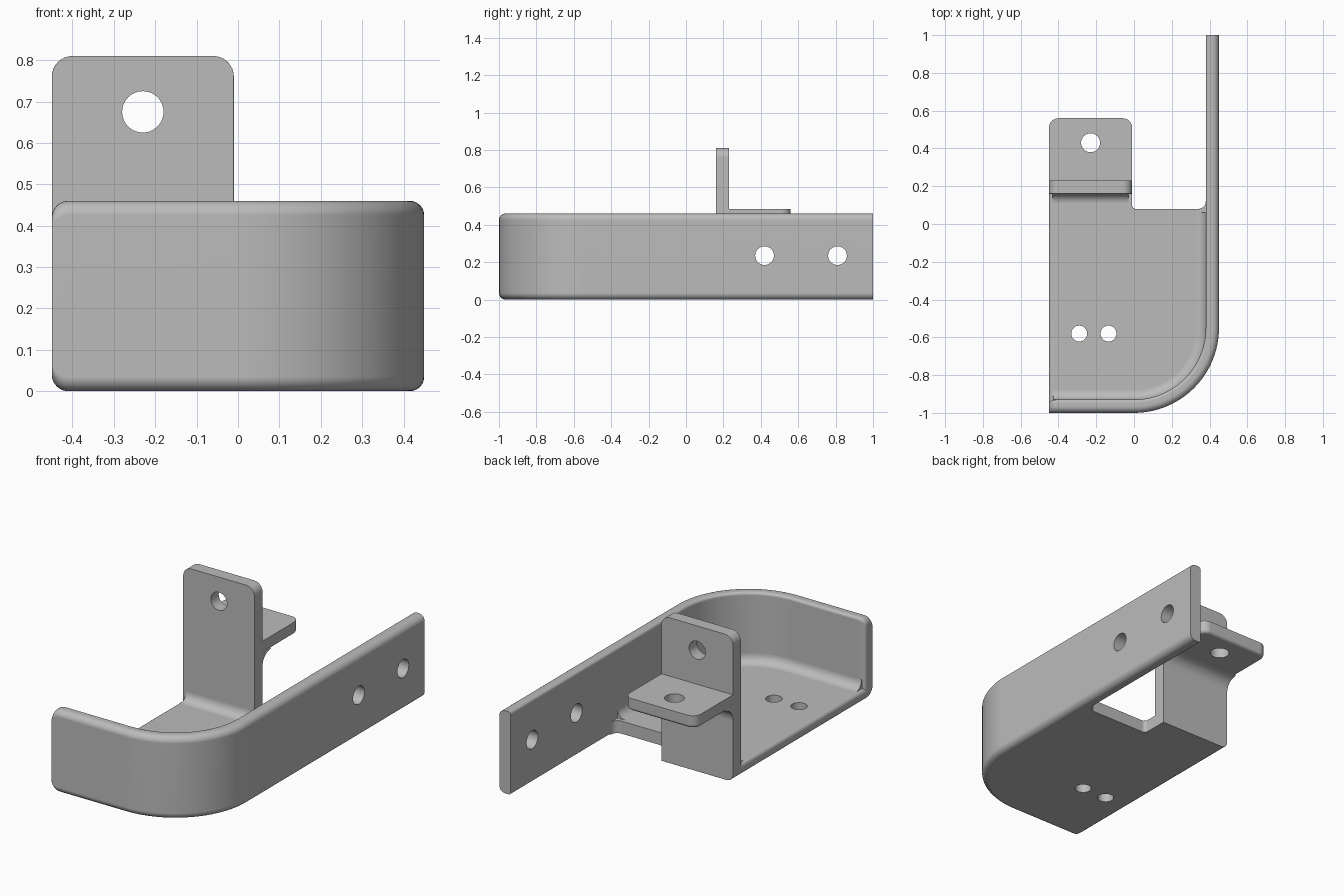
import bpy, bmesh
from math import pi, sin, cos, radians
from mathutils import Matrix, Vector

cube = bpy.data.objects.get("Cube")
if cube:
    bpy.data.objects.remove(cube, do_unlink=True)

grey = bpy.data.materials.new("plain_grey")
grey.use_nodes = True
COLOUR = (0.5, 0.5, 0.5, 1)
grey.diffuse_color = COLOUR
grey.node_tree.nodes["Principled BSDF"].inputs["Base Color"].default_value = COLOUR

T = 0.07                      # sheet thickness
H = 0.46                      # wall height
LEFT, RIGHT = -0.45, -0.01    # bracket sides
BACK = 0.23                   # rear face of the upright


def arc(cx, cy, r, a0, a1, n=8):
    """Points on an arc, angles in degrees."""
    angles = [radians(a0 + (a1 - a0) * k / n) for k in range(n + 1)]
    return [(cx + r * cos(a), cy + r * sin(a)) for a in angles]


def rounded_rect(a0, a1, b0, b1, radii, n=8):
    """Rectangle outline, corner radii anticlockwise from the lower first corner."""
    corners = [(a0, b0, 1, 1), (a1, b0, -1, 1), (a1, b1, -1, -1), (a0, b1, 1, -1)]
    points = []
    for k, ((a, b, sa, sb), r) in enumerate(zip(corners, radii)):
        if r:
            points += arc(a + sa * r, b + sb * r, r, 180 + 90 * k, 270 + 90 * k, n)
        else:
            points.append((a, b))
    return points


def loft(rings):
    """Closed solid through equal rings of points."""
    bm = bmesh.new()
    rows = [[bm.verts.new(p) for p in ring] for ring in rings]
    for low, high in zip(rows, rows[1:]):
        for i in range(len(low)):
            j = (i + 1) % len(low)
            bm.faces.new((low[i], low[j], high[j], high[i]))
    bm.faces.new(rows[0])
    bm.faces.new(rows[-1])
    bmesh.ops.recalc_face_normals(bm, faces=bm.faces)
    return bm


def prism(outline, axis, lo, hi):
    place = {"x": lambda a, b, d: (d, a, b),
             "y": lambda a, b, d: (a, d, b),
             "z": lambda a, b, d: (a, b, d)}[axis]
    return loft([[place(a, b, d) for a, b in outline] for d in (lo, hi)])


def round_edges(bm, width, rule):
    """Round every edge whose two ends satisfy the rule."""
    edges = [e for e in bm.edges if all(rule(v.co) for v in e.verts)]
    bmesh.ops.bevel(bm, geom=edges, offset=width, offset_type="OFFSET",
                    segments=4, profile=0.5, affect="EDGES", clamp_overlap=True)


def near(a, b):
    return abs(a - b) < 1e-4


def finish(name, bm, holes=(), axis="z", radius=0.05):
    """Make the object, drill its holes and shade it."""
    mesh = bpy.data.meshes.new(name)
    bm.to_mesh(mesh)
    bm.free()
    mesh.materials.append(grey)
    obj = bpy.data.objects.new(name, mesh)
    bpy.context.collection.objects.link(obj)
    bpy.ops.object.select_all(action="DESELECT")
    obj.select_set(True)
    bpy.context.view_layer.objects.active = obj
    turn = {"x": Matrix.Rotation(pi / 2, 4, "Y"),
            "y": Matrix.Rotation(pi / 2, 4, "X"),
            "z": Matrix.Identity(4)}[axis]
    for centre in holes:
        cutter_bm = bmesh.new()
        bmesh.ops.create_cone(cutter_bm, cap_ends=True, segments=40, radius1=radius,
                              radius2=radius, depth=0.3,
                              matrix=Matrix.Translation(Vector(centre)) @ turn)
        cutter_mesh = bpy.data.meshes.new("hole_cutter")
        cutter_bm.to_mesh(cutter_mesh)
        cutter_bm.free()
        cutter_mesh.materials.append(grey)
        cutter = bpy.data.objects.new("hole_cutter", cutter_mesh)
        cutter.hide_render = True
        bpy.context.collection.objects.link(cutter)
        mod = obj.modifiers.new("hole", "BOOLEAN")
        mod.operation, mod.solver, mod.object = "DIFFERENCE", "EXACT", cutter
        bpy.ops.object.modifier_apply(modifier=mod.name)
        bpy.data.objects.remove(cutter, do_unlink=True)
    bpy.ops.object.shade_smooth_by_angle(angle=radians(35))
    weighted = obj.modifiers.new("flat_normals", "WEIGHTED_NORMAL")
    weighted.keep_sharp = True
    return obj


# Wall path: x, y, inward normal, end inset
BEND = 0.45
ROUND = 0.04
bend_path = [(x, y, -x / BEND, -(y + 0.55) / BEND, 0)
             for x, y in arc(0, -0.55, BEND, -90, 0, 24)]
end_path = [(LEFT + ROUND * (1 - cos(a)), -1, 0, 1, ROUND * (1 - sin(a)))
            for a in [pi / 2 * k / 6 for k in range(7)]]


def sweep(path, section):
    return loft([[(x + nx * d, y + ny * d, z) for d, z in section(inset)]
                 for x, y, nx, ny, inset in path])


# Curved wall with its long arm
wall = sweep(end_path + bend_path + [(BEND, 1, -1, 0, 0)],
             lambda s: rounded_rect(0, T - s / 2, s, H - s,
                                    (0.035, 0.012, 0.016, 0.035), 6))
finish("curved_wall", wall, [(0.415, y, 0.235) for y in (0.42, 0.81)], "x")

# Inner fillet between floor and wall
R = 0.05
fillet = [(T - 0.02, T - 0.02)] + [(T + R, T - 0.02)] + arc(T + R, T + R, R, 270, 180)
fillet += [(T - 0.02, T + R)]
finish("wall_fillet", sweep([(LEFT + 0.02, -1, 0, 1, 0)] + bend_path
                            + [(BEND, 0.06, -1, 0, 0)], lambda s: fillet))

# Floor with a notch behind it
outline = [(LEFT, -0.96)] + arc(0, -0.55, 0.41, -90, 0, 24)
outline += [(0.41, 0.12)] + arc(0.34, 0.12, 0.04, 0, -90)
outline += arc(0.01, 0.1, 0.02, 270, 180, 4) + [(RIGHT, 0.2), (LEFT, 0.2)]
floor = prism(outline, "z", 0, T)
round_edges(floor, ROUND, lambda c: near(c.x, LEFT) and near(c.z, 0))
round_edges(floor, 0.02, lambda c: near(c.x, LEFT) and near(c.z, T))
round_edges(floor, 0.02, lambda c: near(c.z, T) and -0.005 < c.x < 0.375 and c.y > 0.07)
finish("floor", floor, [(x, -0.58, 0.03) for x in (-0.29, -0.135)], "z", 0.042)

# Upright plate
upright = prism(rounded_rect(LEFT, RIGHT, 0, 0.81, (ROUND, 0, 0.05, 0.05)),
                "y", BACK - T, BACK)
round_edges(upright, 0.018, lambda c: near(c.y, BACK - T)
            and (c.z > ROUND - 0.001 or near(c.x, RIGHT)))
round_edges(upright, 0.03, lambda c: near(c.y, BACK) and c.z < ROUND - 0.01)
finish("upright_plate", upright, [(-0.23, 0.2, 0.675)], "y")

# Rear tab
TOP = 0.485
tab = prism(rounded_rect(LEFT, RIGHT, BACK - 0.03, 0.56, (0, 0, 0.05, 0.05)),
            "z", TOP - T, TOP)
round_edges(tab, 0.018, lambda c: near(c.z, TOP - T) and c.y > BACK - 0.04
            and not (near(c.y, BACK - 0.03) and near(c.x, 0)))
finish("rear_tab", tab, [(-0.23, 0.43, 0.45)], "z")


# Straight fillets at the foot of the upright and under the tab
def corner_fillet(name, y, z, side, r, x0, x1):
    cy, cz = y + side * r, z + side * -r if side > 0 else z + r
    a0, a1 = (180, 90) if side > 0 else (0, -90)
    back = -0.015 * side
    section = arc(cy, cz, r, a0, a1) + [(cy, z - back), (y + back, z - back),
                                        (y + back, cz)]
    finish(name, prism(section, "x", x0, x1))


corner_fillet("foot_fillet", BACK - T, T, -1, R, LEFT + 0.018, RIGHT - 0.018)
corner_fillet("tab_fillet", BACK, TOP - T, 1, 0.07, LEFT, RIGHT)
